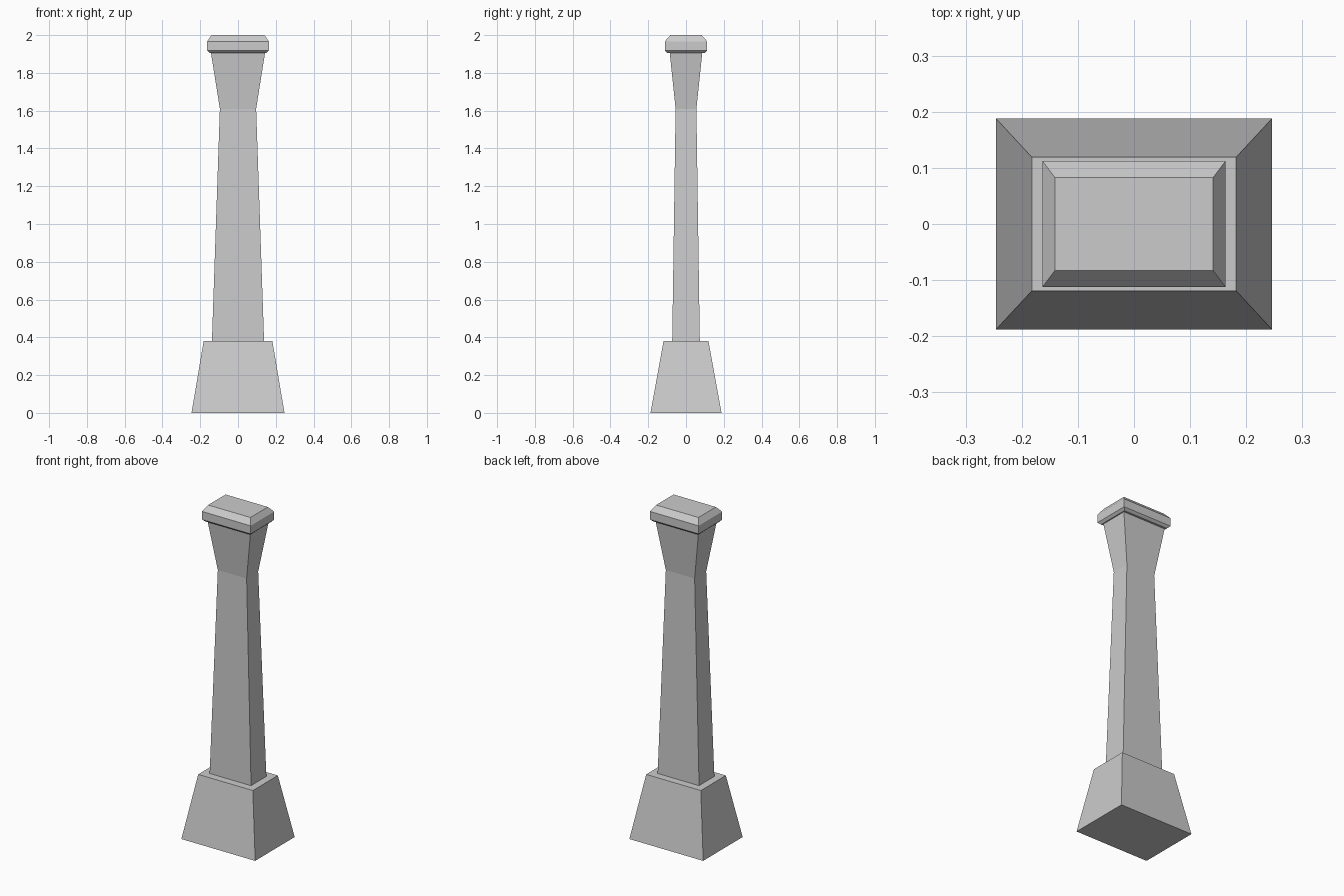
import bpy
import bmesh

# Remove the default cube
cube = bpy.data.objects.get("Cube")
if cube:
    bpy.data.objects.remove(cube, do_unlink=True)

# Single stone colour
STONE = (0.6, 0.6, 0.6, 1.0)
stone = bpy.data.materials.new("grey stone")
stone.use_nodes = True
stone.diffuse_color = STONE
stone.node_tree.nodes["Principled BSDF"].inputs["Base Color"].default_value = STONE


def rectangular_loft(name, sections):
    """Skin stacked rectangles given as (height, half width, half depth)."""
    bm = bmesh.new()
    rings = []
    for z, hx, hy in sections:
        corners = ((-hx, -hy), (hx, -hy), (hx, hy), (-hx, hy))
        rings.append([bm.verts.new((x, y, z)) for x, y in corners])
    for low, high in zip(rings, rings[1:]):
        for i in range(4):
            j = (i + 1) % 4
            bm.faces.new((low[i], low[j], high[j], high[i]))
    bm.faces.new(rings[0][::-1])
    bm.faces.new(rings[-1])
    bmesh.ops.recalc_face_normals(bm, faces=bm.faces)
    mesh = bpy.data.meshes.new(name)
    bm.to_mesh(mesh)
    bm.free()
    mesh.materials.append(stone)
    obj = bpy.data.objects.new(name, mesh)
    bpy.context.collection.objects.link(obj)
    return obj


# Tapered foot block
rectangular_loft("base", [(0, 0.246, 0.188), (0.38, 0.182, 0.119)])

# Tapering shaft that flares out under the cap
rectangular_loft("shaft", [(0.38, 0.138, 0.073), (1.61, 0.096, 0.055),
                           (1.905, 0.143, 0.086)])

# Capstone with chamfered top and underside
rectangular_loft("cap", [(1.905, 0.149, 0.098), (1.918, 0.163, 0.112),
                         (1.967, 0.163, 0.112), (2.0, 0.141, 0.083)])
